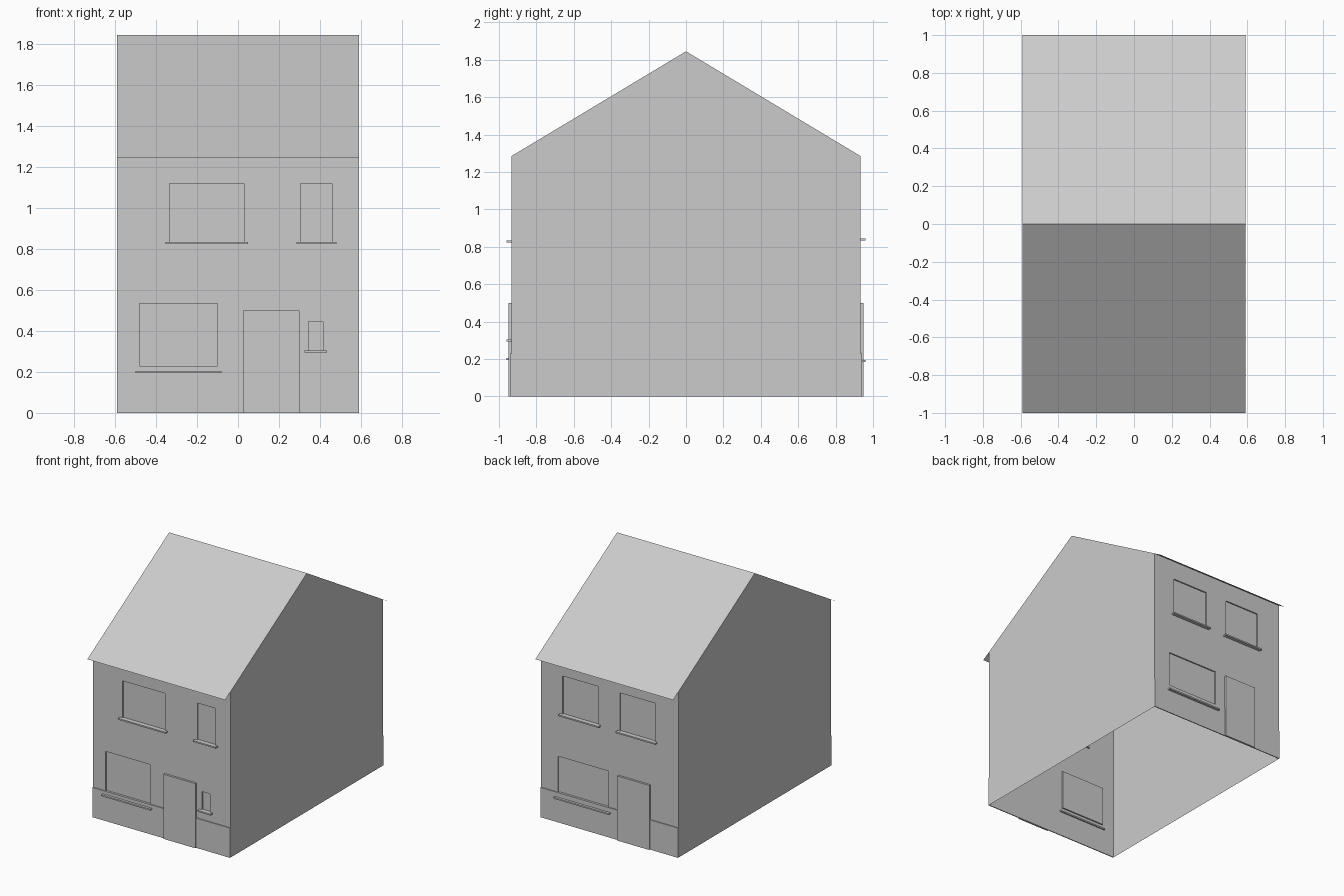
import bpy, bmesh

if "Cube" in bpy.data.objects:
    bpy.data.objects.remove(bpy.data.objects["Cube"])

HALF_W, WALL_Y = 0.59, 0.933      # half width in x, wall plane in y
RIDGE, SLOPE = 1.845, 0.6         # roof height and pitch
PLINTH_Z, RECESS = 0.23, 0.01


def make_object(name, bm):
    bmesh.ops.recalc_face_normals(bm, faces=bm.faces[:])
    mesh = bpy.data.meshes.new(name)
    bm.to_mesh(mesh)
    bm.free()
    obj = bpy.data.objects.new(name, mesh)
    bpy.context.collection.objects.link(obj)
    return obj


def add_box(bm, x0, x1, y0, y1, z0, z1):
    verts = bmesh.ops.create_cube(bm, size=1)["verts"]
    for v in verts:
        v.co = ((x0 + x1) / 2 + v.co.x * (x1 - x0),
                (y0 + y1) / 2 + v.co.y * (y1 - y0),
                (z0 + z1) / 2 + v.co.z * (z1 - z0))


def box(name, *bounds):
    bm = bmesh.new()
    add_box(bm, *bounds)
    return make_object(name, bm)


def wall_span(side, inner, outer):
    return sorted((side * (WALL_Y + inner), side * (WALL_Y + outer)))


# Windows per facade: x0, x1, opening bottom, opening top, sill top
facades = {
    "front": (-1, (0.025, 0.30), [
        (-0.335, 0.03, 0.835, 1.12, 0.835),
        (0.305, 0.46, 0.835, 1.12, 0.835),
        (-0.48, -0.10, PLINTH_Z, 0.535, 0.205),
        (0.345, 0.415, 0.305, 0.445, 0.305)]),
    "back": (1, (-0.35, -0.075), [
        (0.097, 0.403, 0.845, 1.14, 0.845),
        (-0.387, -0.087, 0.845, 1.14, 0.845),
        (0.01, 0.445, PLINTH_Z, 0.508, 0.195)]),
}

# Gabled wall shell, extruded from its end profile
eave = RIDGE - SLOPE * WALL_Y
profile = [(-WALL_Y, 0), (WALL_Y, 0), (WALL_Y, eave), (0, RIDGE), (-WALL_Y, eave)]
bm = bmesh.new()
face = bm.faces.new([bm.verts.new((-HALF_W, y, z)) for y, z in profile])
grown = bmesh.ops.extrude_face_region(bm, geom=[face])["geom"]
bmesh.ops.translate(bm, vec=(2 * HALF_W, 0, 0),
                    verts=[g for g in grown if isinstance(g, bmesh.types.BMVert)])
walls = make_object("walls", bm)

# Shallow window recesses cut into the front and back walls
bm = bmesh.new()
for side, door, windows in facades.values():
    for x0, x1, z0, z1, sill in windows:
        add_box(bm, x0, x1, *wall_span(side, -RECESS, 0.05), z0, z1)
cutter = make_object("window_cutter", bm)
cutter.hide_render = True
cut = walls.modifiers.new("window_recesses", "BOOLEAN")
cut.operation, cut.solver, cut.object = "DIFFERENCE", "EXACT", cutter
bpy.context.view_layer.objects.active = walls
bpy.ops.object.modifier_apply(modifier=cut.name)
bpy.data.objects.remove(cutter)

# Open the shell at the ground and under the roof
bm = bmesh.new()
bm.from_mesh(walls.data)
spare = [f for f in bm.faces if abs(f.normal.z) > 0.5
         and (f.calc_center_median().z < 0.01 or f.calc_center_median().z > 1.25)]
bmesh.ops.delete(bm, geom=spare, context="FACES")
bm.to_mesh(walls.data)
bm.free()

# Thin roof sheets overhanging the walls at the eaves
bm = bmesh.new()
rows = [[bm.verts.new((x, y, RIDGE - SLOPE * abs(y))) for x in (-HALF_W, HALF_W)]
        for y in (-1, 0, 1)]
for a, b in zip(rows, rows[1:]):
    bm.faces.new((a[0], a[1], b[1], b[0]))
make_object("roof", bm)

# Plinths, doors and window sills on both facades
for label, (side, door, windows) in facades.items():
    box(label + "_plinth", -HALF_W, HALF_W, *wall_span(side, 0, 0.007), 0, PLINTH_Z)
    box(label + "_door", *door, *wall_span(side, 0, 0.016), 0, 0.50)
    for i, (x0, x1, z0, z1, sill) in enumerate(windows, 1):
        box(f"{label}_sill_{i}", x0 - 0.02, x1 + 0.02,
            *wall_span(side, -RECESS, 0.026), sill - 0.011, sill)
